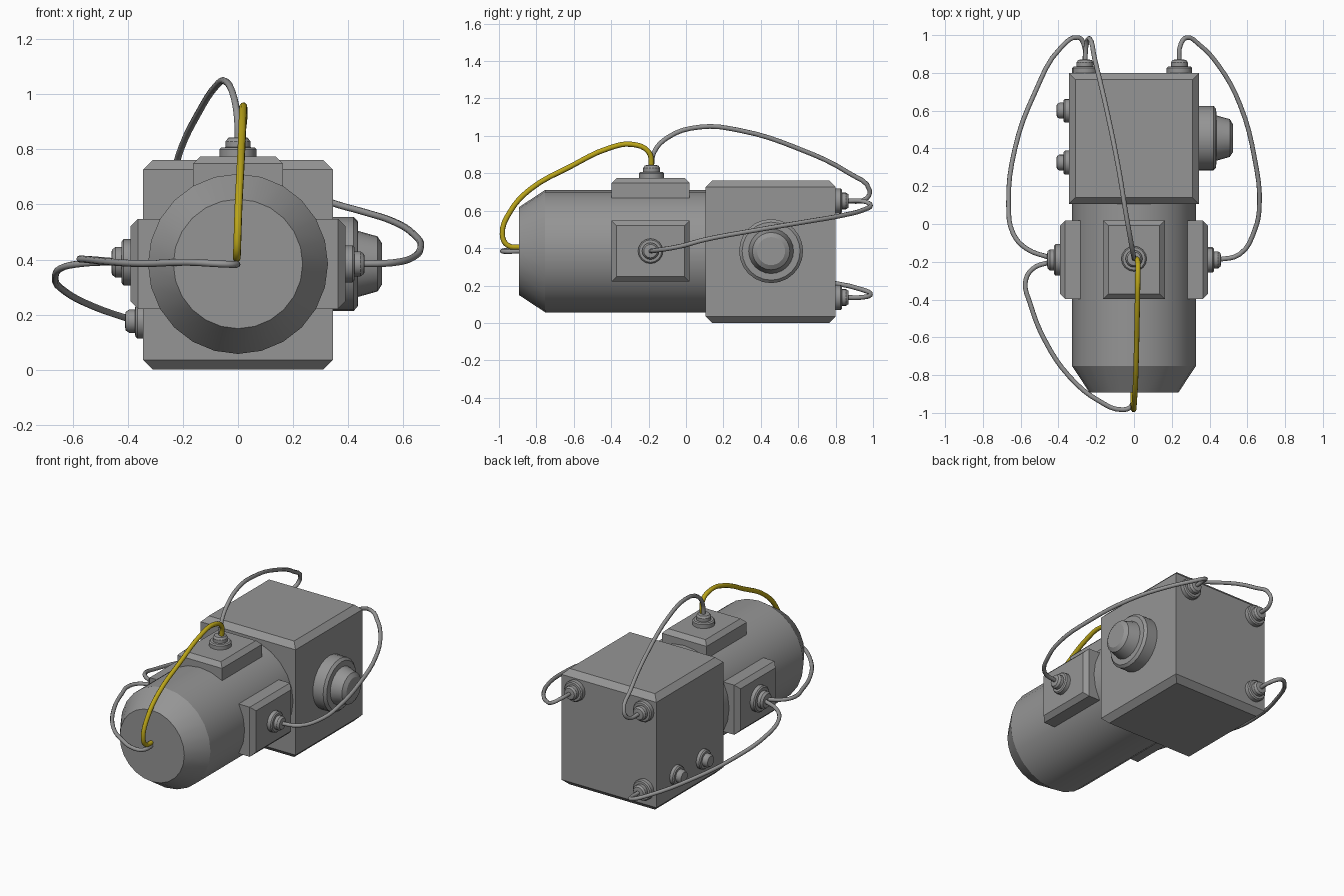
import bpy, bmesh, math
from mathutils import Matrix, Vector

if "Cube" in bpy.data.objects:
    bpy.data.objects.remove(bpy.data.objects["Cube"])


def paint(name, color):
    mat = bpy.data.materials.new(name)
    mat.diffuse_color = (*color, 1)
    mat.use_nodes = True
    mat.node_tree.nodes["Principled BSDF"].inputs["Base Color"].default_value = mat.diffuse_color
    return mat


DARK = paint("dark_grey", (.3, .3, .3))
YELLOW = paint("yellow_cable", (.5, .38, .01))
AXIS_Z = .384


def add_mesh(name, bm, matrix=Matrix()):
    bmesh.ops.recalc_face_normals(bm, faces=bm.faces)
    bm.transform(matrix)
    me = bpy.data.meshes.new(name)
    bm.to_mesh(me)
    bm.free()
    me.materials.append(DARK)
    ob = bpy.data.objects.new(name, me)
    bpy.context.collection.objects.link(ob)
    return ob


def activate(ob):
    bpy.ops.object.select_all(action='DESELECT')
    ob.select_set(True)
    bpy.context.view_layer.objects.active = ob


def smooth(ob, angle=30):
    activate(ob)
    bpy.ops.object.shade_smooth_by_angle(angle=math.radians(angle))


def aim(origin, direction):
    """Matrix that moves local +z onto a direction from an origin."""
    q = Vector(direction).to_track_quat('Z', 'Y')
    return Matrix.Translation(origin) @ q.to_matrix().to_4x4()


def lathe(name, profile, matrix, sides):
    """Closed solid of revolution from (radius, height) pairs."""
    bm = bmesh.new()
    rings = [[bm.verts.new((r * math.cos(2 * math.pi * i / sides),
                            r * math.sin(2 * math.pi * i / sides), h))
              for i in range(sides)] for r, h in profile]
    for a, b in zip(rings, rings[1:]):
        for i in range(sides):
            j = (i + 1) % sides
            bm.faces.new((a[i], a[j], b[j], b[i]))
    bm.faces.new(rings[0])
    bm.faces.new(rings[-1])
    smooth(add_mesh(name, bm, matrix))


def block(name, lo, hi, chamfer, both=False, matrix=Matrix()):
    """Box whose top (and bottom) rim is chamfered."""
    lo, hi = Vector(lo), Vector(hi)
    bm = bmesh.new()
    bmesh.ops.create_cube(bm, size=1, matrix=Matrix.Translation((lo + hi) / 2)
                          @ Matrix.Diagonal((*(hi - lo), 1)))
    levels = [hi.z, lo.z] if both else [hi.z]
    edges = [e for e in bm.edges for z in levels
             if all(abs(v.co.z - z) < 1e-5 for v in e.verts)]
    bmesh.ops.bevel(bm, geom=edges, offset=chamfer, segments=1,
                    affect='EDGES', profile=0.5)
    add_mesh(name, bm, matrix)


def connector(name, origin, direction, s=1.0):
    profile = [(.067, -.01), (.067, .026), (.06, .033), (.045, .034),
               (.045, .055), (.036, .068), (.025, .07)]
    lathe(name, [(r * s, h) for r, h in profile], aim(origin, direction), 16)


def cable(name, points, radius=.0125, material=DARK):
    cu = bpy.data.curves.new(name, 'CURVE')
    cu.dimensions = '3D'
    cu.bevel_depth = radius
    cu.bevel_resolution = 2
    cu.resolution_u = 4
    cu.use_fill_caps = True
    sp = cu.splines.new('BEZIER')
    sp.bezier_points.add(len(points) - 1)
    for bp, co in zip(sp.bezier_points, points):
        bp.co = co
        bp.handle_left_type = bp.handle_right_type = 'AUTO'
    cu.materials.append(material)
    ob = bpy.data.objects.new(name, cu)
    bpy.context.collection.objects.link(ob)
    activate(ob)
    bpy.ops.object.convert(target='MESH')
    smooth(bpy.context.view_layer.objects.active, 50)


# Gearbox housing and motor barrel with tapered nose
block("gearbox", (-.345, .105, 0), (.345, .8, .762), .035, both=True)
lathe("motor_barrel", [(.327, -.2), (.327, .753), (.235, .893)],
      aim((0, 0, AXIS_Z), (0, -1, 0)), 24)

# Terminal boxes around the barrel: top, left, right
for name, angle in (("top", 0), ("left", -90), ("right", 90)):
    block("terminal_box_" + name, (-.163, -.398, .2), (.163, .019, .391), .027,
          matrix=Matrix.Translation((0, 0, AXIS_Z)) @ Matrix.Rotation(math.radians(angle), 4, 'Y'))

# Output shaft hub on the right side of the gearbox
lathe("output_hub", [(.171, -.01), (.171, .075), (.155, .09), (.12, .091),
                     (.1, .162), (.075, .178)],
      aim((.345, .455, AXIS_Z), (1, 0, 0)), 24)

# Cable connectors
connector("connector_top", (0, -.184, .774), (0, 0, 1))
connector("connector_right", (.39, -.19, AXIS_Z), (1, 0, 0))
connector("connector_left", (-.39, -.19, .39), (-1, 0, 0), 1.25)
for i, (x, z) in enumerate(((-.26, .652), (.24, .652), (-.26, .136))):
    connector(f"connector_back_{i + 1}", (x, .8, z), (0, 1, 0))
for i, y in enumerate((.6, .325)):
    connector(f"connector_side_{i + 1}", (-.34, y, .176), (-1, 0, 0), .94)

# Grey cables
cable("cable_top", [(0, -.184, .83), (-.002, -.172, .91), (-.015, -.1, .99),
                    (-.045, .07, 1.047), (-.08, .285, 1.03), (-.145, .606, .93),
                    (-.208, .873, .8), (-.235, .982, .71), (-.25, .96, .662),
                    (-.26, .85, .652)])
cable("cable_right", [(.44, -.19, .384), (.56, -.16, .388), (.64, -.03, .41),
                      (.664, .1, .445), (.64, .34, .49), (.56, .635, .54),
                      (.45, .836, .575), (.345, .95, .605), (.28, .987, .63),
                      (.247, .95, .65), (.24, .85, .652)])
cable("cable_left", [(-.26, .85, .136), (-.265, .95, .138), (-.295, .987, .15),
                     (-.385, .936, .18), (-.527, .69, .23), (-.63, .4, .285),
                     (-.664, .1, .335), (-.64, -.05, .37), (-.57, -.13, .385),
                     (-.44, -.18, .392)])
cable("cable_front", [(-.44, -.2, .392), (-.54, -.24, .4), (-.575, -.31, .402),
                      (-.55, -.42, .4), (-.475, -.61, .392), (-.34, -.81, .385),
                      (-.18, -.94, .39), (-.065, -.983, .384), (-.015, -.965, .382),
                      (-.005, -.88, .384)])

# Yellow cable from the top connector to the nose
cable("cable_yellow", [(.01, -.184, .83), (.02, -.2, .915), (.02, -.29, .955),
                       (.018, -.41, .935), (.014, -.62, .835), (.008, -.836, .712),
                       (.002, -.94, .595), (-.002, -.982, .475), (-.004, -.955, .416),
                       (-.005, -.88, .404)], .0145, YELLOW)
